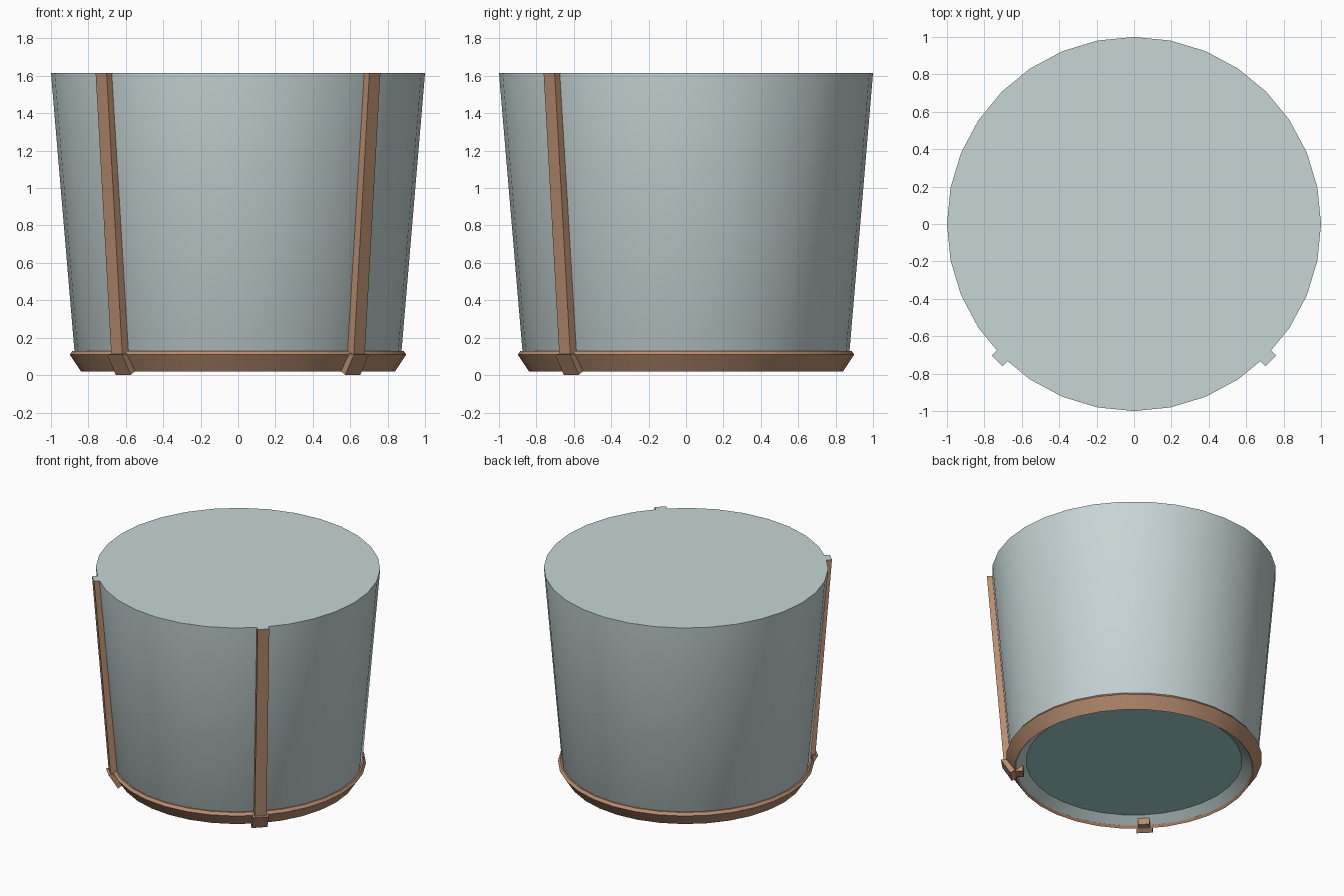
import bpy, bmesh, math
from mathutils import Matrix, Vector

cube = bpy.data.objects.get("Cube")
if cube:
    bpy.data.objects.remove(cube, do_unlink=True)

SIDES = 32


def material(name, rgb):
    m = bpy.data.materials.new(name)
    m.use_nodes = True
    m.diffuse_color = (*rgb, 1)
    m.node_tree.nodes["Principled BSDF"].inputs["Base Color"].default_value = (*rgb, 1)
    return m


grey = material("pale grey", (0.57, 0.665, 0.67))
brown = material("brown", (0.48, 0.265, 0.158))
teal = material("light teal", (0.36, 0.65, 0.63))


def finish(name, bm, mats):
    bmesh.ops.recalc_face_normals(bm, faces=bm.faces)
    mesh = bpy.data.meshes.new(name)
    bm.to_mesh(mesh)
    bm.free()
    obj = bpy.data.objects.new(name, mesh)
    bpy.context.collection.objects.link(obj)
    for m in mats:
        mesh.materials.append(m)
    bpy.ops.object.select_all(action="DESELECT")
    obj.select_set(True)
    bpy.context.view_layer.objects.active = obj
    bpy.ops.object.shade_smooth_by_angle(angle=math.radians(30))
    return obj


def lathe(profile, closed):
    """Revolve (radius, height) points; an open profile gets end caps."""
    bm = bmesh.new()
    rings = []
    for r, z in profile:
        rings.append([bm.verts.new((r * math.cos(math.tau * i / SIDES),
                                    r * math.sin(math.tau * i / SIDES), z))
                      for i in range(SIDES)])
    pairs = list(zip(rings, rings[1:]))
    if closed:
        pairs.append((rings[-1], rings[0]))
    for a, b in pairs:
        for i in range(SIDES):
            j = (i + 1) % SIDES
            bm.faces.new((a[i], a[j], b[j], b[i]))
    if not closed:
        bm.faces.new(rings[0])
        bm.faces.new(rings[-1])
    return bm


def slab(profile, width, angle):
    """Extrude a (radius, height) outline sideways and turn it about z."""
    bm = bmesh.new()
    face = bm.faces.new([bm.verts.new((r, -width / 2, z)) for r, z in profile])
    out = bmesh.ops.extrude_face_region(bm, geom=[face])
    new = [v for v in out["geom"] if isinstance(v, bmesh.types.BMVert)]
    bmesh.ops.translate(bm, verts=new, vec=Vector((0, width, 0)))
    bm.transform(Matrix.Rotation(angle, 4, "Z"))
    return bm


# Tapered body with a sloping inner lip round a teal disc underneath
bm = lathe([(0.76, 0.085), (0.828, 0.035), (0.872, 0.10), (1.0, 1.615)], closed=False)
for f in bm.faces:
    if len(f.verts) == SIDES and f.calc_center_median().z < 0.5:
        f.material_index = 1
finish("tapered_body", bm, [grey, teal])

# Bevelled hoop round the base
hoop = [(0.86, 0.13), (0.885, 0.13), (0.90, 0.11), (0.84, 0.02), (0.826, 0.036)]
finish("base_hoop", lathe(hoop, closed=True), [brown])

# Two front struts, tucked under the base, with feet
strut = [(0.78, 0.10), (0.78, 0.02), (0.86, 0.02), (0.916, 0.10),
         (1.035, 1.615), (0.97, 1.615), (0.86, 0.14)]
foot = [(0.90, 0.115), (0.934, 0.11), (0.867, 0.0), (0.838, 0.02), (0.825, 0.08)]
for side, degrees in (("left", -45), ("right", -135)):
    angle = math.radians(degrees)
    bm = slab(strut, 0.083, angle)
    bmesh.ops.recalc_face_normals(bm, faces=bm.faces)
    for f in bm.faces:
        if f.normal.z > 0.9 and f.calc_center_median().z > 1:
            f.material_index = 1
    finish(side + "_strut", bm, [brown, grey])
    finish(side + "_foot", slab(foot, 0.113, angle), [brown])
